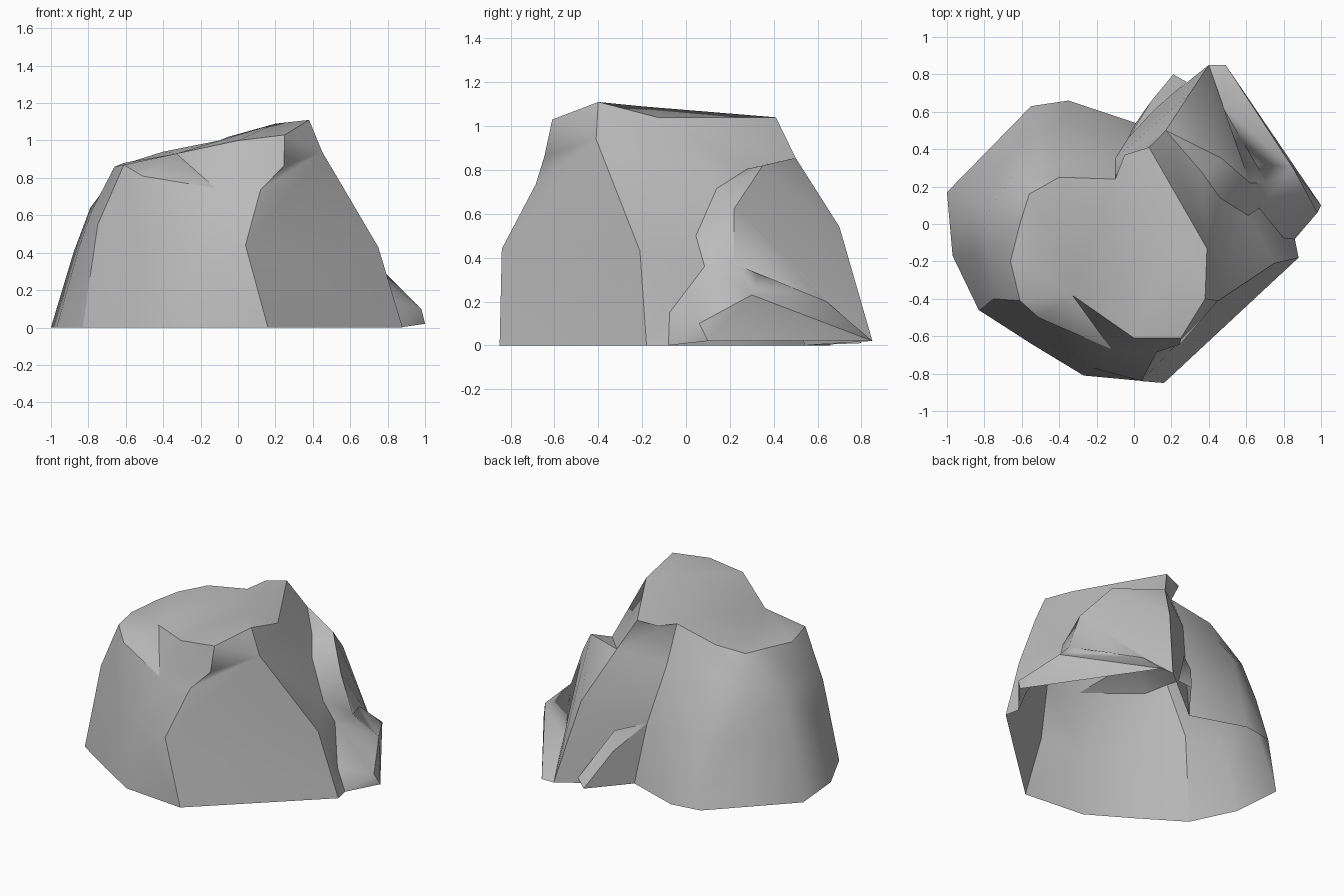
import bpy, bmesh
from mathutils import Vector

old = bpy.data.objects.get("Cube")
if old:
    bpy.data.objects.remove(old, do_unlink=True)

stone = bpy.data.materials.new("stone grey")
stone.use_nodes = True
grey = (0.5, 0.5, 0.5, 1)
stone.diffuse_color = grey
stone.node_tree.nodes["Principled BSDF"].inputs["Base Color"].default_value = grey

bm = bmesh.new()


def face(*points):
    """Add a triangle unless two of its corners coincide."""
    if len(set(points)) == 3:
        bm.faces.new([bm.verts.new(p) for p in points])


def fractions(path):
    """Give the relative length along a path at each of its points."""
    steps = [0.0]
    for p, q in zip(path, path[1:]):
        steps.append(steps[-1] + (Vector(q) - Vector(p)).length)
    return [s / steps[-1] for s in steps]


def stitch(left, right):
    """Zip two ridge lines together with a strip of triangles."""
    i = j = 0
    fl, fr = fractions(left), fractions(right)
    while i < len(left) - 1 or j < len(right) - 1:
        move_left = j == len(right) - 1 or (
            i < len(left) - 1 and fl[i + 1] <= fr[j + 1])
        if move_left:
            face(left[i], right[j], left[i + 1])
            i += 1
        else:
            face(left[i], right[j], right[j + 1])
            j += 1


def fan(hub, path):
    for p, q in zip(path, path[1:]):
        face(hub, p, q)


def key(point):
    return tuple(round(c, 3) for c in point)


def finish(name, creases):
    """Weld the surface, sharpen the edges along the creases, make an object."""
    bmesh.ops.remove_doubles(bm, verts=bm.verts[:], dist=0.001)
    bmesh.ops.recalc_face_normals(bm, faces=bm.faces[:])
    sharp = {frozenset((key(p), key(q))) for path in creases
             for p, q in zip(path, path[1:])}
    for f in bm.faces:
        f.smooth = True
    for e in bm.edges:
        e.smooth = frozenset(key(v.co) for v in e.verts) not in sharp
    mesh = bpy.data.meshes.new(name)
    bm.to_mesh(mesh)
    mesh.materials.append(stone)
    bpy.context.collection.objects.link(bpy.data.objects.new(name, mesh))


# Ridge lines of the rounded left lobe, each running from the ground to the rim
back_corner = [(.01, .54, 0), (-.03, .46, .39), (-.1, .35, .76), (-.1, .24, 1)]
back_ridge = [(-.35, .66, 0), (-.4, .52, .4), (-.44, .42, .64),
              (-.41, .32, .78), (-.4, .25, .94)]
back_left_ridge = [(-.55, .63, 0), (-.62, .43, .4), (-.64, .27, .73), (-.56, .16, .89)]
left_ridge = [(-1, .17, 0), (-.88, .13, .4), (-.79, .05, .64), (-.61, 0, .88)]
left_front_ridge = [(-.97, -.17, 0), (-.85, -.16, .43), (-.78, -.18, .63), (-.66, -.2, .86)]

# Ridge lines of the front
corner_ridge = [(-.83, -.46, 0), (-.75, -.4, .55), (-.61, -.41, .87)]
dent_ridge = [(-.55, -.64, 0), (-.51, -.6, .45), (-.51, -.5, .81)]
front_ridge = [(-.27, -.81, 0), (-.22, -.77, .4), (-.12, -.67, .745)]
notch_lip = (0, -.61, 1)
notch_end = (-.33, -.38, .93)
nose_ridge = [(.16, -.85, 0), (.04, -.84, .44), (.12, -.685, .735),
              (.245, -.645, .865), (.25, -.61, 1.03)]

# Ridge lines of the steep right side
summit = (.38, -.4, 1.11)
brow = (.39, -.13, 1.04)
shoulder = (.17, .5, .855)
crest = (.08, .41, 1.04)
back_lip = (-.05, .37, 1.02)
right_ridge = [(.88, -.18, 0), (.75, -.21, .43), (.45, -.41, .94)]
groove_foot = [(.86, -.08, 0), (.8, -.075, .15), (.67, .085, .36)]
groove_edge = [groove_foot[-1], (.61, .045, .5), (.46, .14, .715)]
groove_top = [groove_edge[-1], (.36, .28, .805), shoulder]

# Buttress behind the groove and the low chunk at its foot
chunk_top = (.71, .22, .37)
chunk_rim = [(1, .1, .02), (.98, .06, .1), (.85, .3, .23), (.49, .85, .02)]
wall_foot = [chunk_top, (.62, .33, .33), (.465, .64, .2), (.4, .85, .02)]
buttress_edge = [chunk_top, (.62, .22, .625), (.47, .35, .82), shoulder]
buttress_back = [wall_foot[-1], (.3, .7, .54), shoulder]

# Left lobe and front
around = [back_corner, back_ridge, back_left_ridge, left_ridge, left_front_ridge,
          corner_ridge, dent_ridge, front_ridge]
for a, b in zip(around, around[1:]):
    stitch(a, b)
stitch(front_ridge + [notch_lip], nose_ridge)

# Right side with the brow above it
stitch(nose_ridge[:2], right_ridge[:2])
fan(right_ridge[-1], [right_ridge[1]] + nose_ridge[1:] + [summit])
stitch(right_ridge, groove_foot + groove_edge[1:])
fan(brow, [summit, right_ridge[-1]] + groove_top + [crest])

# Groove, chunk and buttress
stitch(groove_foot, chunk_rim[:3])
face(groove_foot[-1], chunk_rim[2], chunk_top)
stitch(groove_edge + groove_top[1:], buttress_edge)
face(chunk_rim[0], chunk_rim[2], chunk_rim[3])
face(*chunk_rim[:3])
stitch(chunk_rim[2:], wall_foot)
stitch(buttress_edge, wall_foot + buttress_back[1:])
stitch(buttress_back + [crest], back_corner + [back_lip])

# Sloping top, fanned from the inner end of the notch and from a high point
high_point = (.2, -.2, 1.09)
low_rim = [path[-1] for path in around]
high_rim = [notch_lip, nose_ridge[-1], summit, brow, crest, back_lip, low_rim[0]]
fan(notch_end, [high_point] + low_rim + [notch_lip, high_point])
fan(high_point, high_rim)

finish("boulder", [
    low_rim, high_rim, [low_rim[-1], notch_end, notch_lip],
    corner_ridge, back_corner, nose_ridge, right_ridge + [summit],
    groove_foot, groove_edge, groove_top, [shoulder, crest],
    buttress_edge, buttress_back, chunk_rim, wall_foot[1:]])

# Small wedge leaning in the back recess
bm.clear()
wedge_hub = (.09, .655, .24)
wedge_tip = (.21, .8, .01)
wedge_root = back_corner[1]
fan(wedge_hub, [wedge_root, back_corner[0], wedge_tip, (.28, .76, .05),
                (.11, .61, .36), wedge_root])
finish("back_wedge", [[wedge_root, wedge_hub, wedge_tip]])
bm.free()
